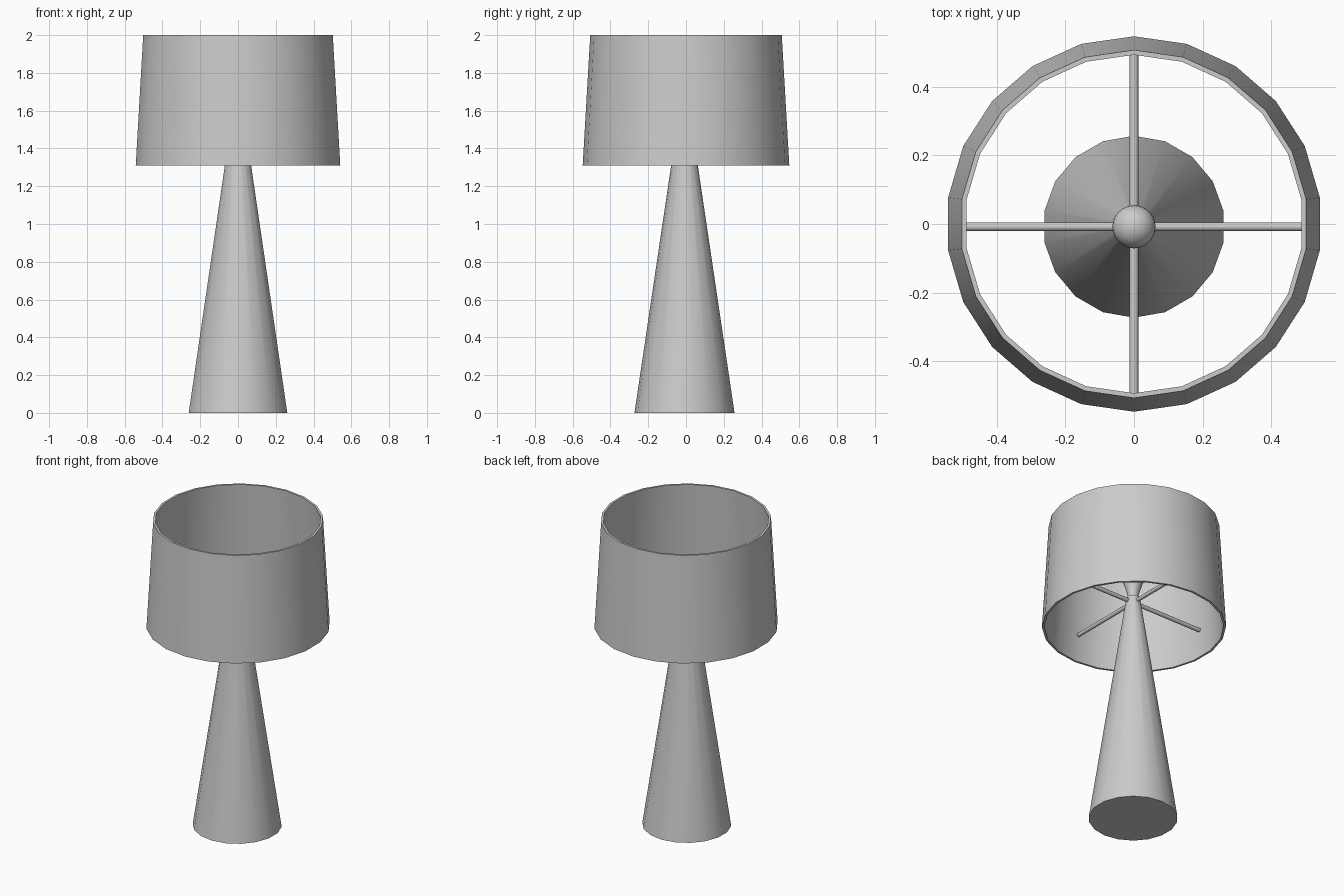
import bpy, bmesh, math
from mathutils import Matrix

if "Cube" in bpy.data.objects:
    bpy.data.objects.remove(bpy.data.objects["Cube"])

AXIS_Y = -0.008  # stand sits slightly forward of the shade centre


def finish(name, bm, location):
    bmesh.ops.recalc_face_normals(bm, faces=bm.faces)
    mesh = bpy.data.meshes.new(name)
    bm.to_mesh(mesh)
    bm.free()
    obj = bpy.data.objects.new(name, mesh)
    bpy.context.collection.objects.link(obj)
    obj.location = location
    bpy.ops.object.select_all(action='DESELECT')
    obj.select_set(True)
    bpy.context.view_layer.objects.active = obj
    bpy.ops.object.shade_smooth_by_angle(angle=math.radians(35))
    return obj


def lathe(name, profile, sides, y=0.0, closed=False):
    """Revolve (radius, z) points with one vertex on +y; cap the ends or join them."""
    bm = bmesh.new()
    rings = []
    for r, z in profile:
        rings.append([bm.verts.new((r * math.sin(2 * math.pi * i / sides),
                                    r * math.cos(2 * math.pi * i / sides), z))
                      for i in range(sides)])
    pairs = list(zip(rings, rings[1:]))
    if closed:
        pairs.append((rings[-1], rings[0]))
    else:
        bm.faces.new(rings[0])
        bm.faces.new(rings[-1])
    for a, b in pairs:
        for i in range(sides):
            j = (i + 1) % sides
            bm.faces.new((a[i], a[j], b[j], b[i]))
    return finish(name, bm, (0, y, 0))


# Tapered drum shade with wall thickness
lathe("shade", [(0.547, 1.31), (0.507, 2.0), (0.493, 2.0), (0.533, 1.31)],
      22, closed=True)

# Conical base
lathe("base", [(0.265, 0), (0.041, 1.51)], 18, AXIS_Y)

# Pear-shaped bulb: narrow neck running into a round globe
bulb = [(0.031, 1.505), (0.033, 1.535), (0.042, 1.565)]
for deg in range(-30, 90, 15):
    a = math.radians(deg)
    bulb.append((0.063 * math.cos(a), 1.635 + 0.063 * math.sin(a)))
bulb.append((0.004, 1.698))
lathe("bulb", bulb, 24, AXIS_Y)

# Four spokes holding the shade
for k in range(4):
    angle = k * math.pi / 2
    inner = 0.03
    outer = 0.512 + AXIS_Y * -math.sin(angle)
    bm = bmesh.new()
    bmesh.ops.create_cone(bm, cap_ends=True, segments=12, radius1=0.013,
                          radius2=0.013, depth=outer - inner)
    bm.transform(Matrix.Rotation(angle, 4, 'Z')
                 @ Matrix.Translation(((inner + outer) / 2, 0, 0))
                 @ Matrix.Rotation(math.pi / 2, 4, 'Y'))
    finish(f"spoke_{k + 1}", bm, (0, AXIS_Y, 1.48))
